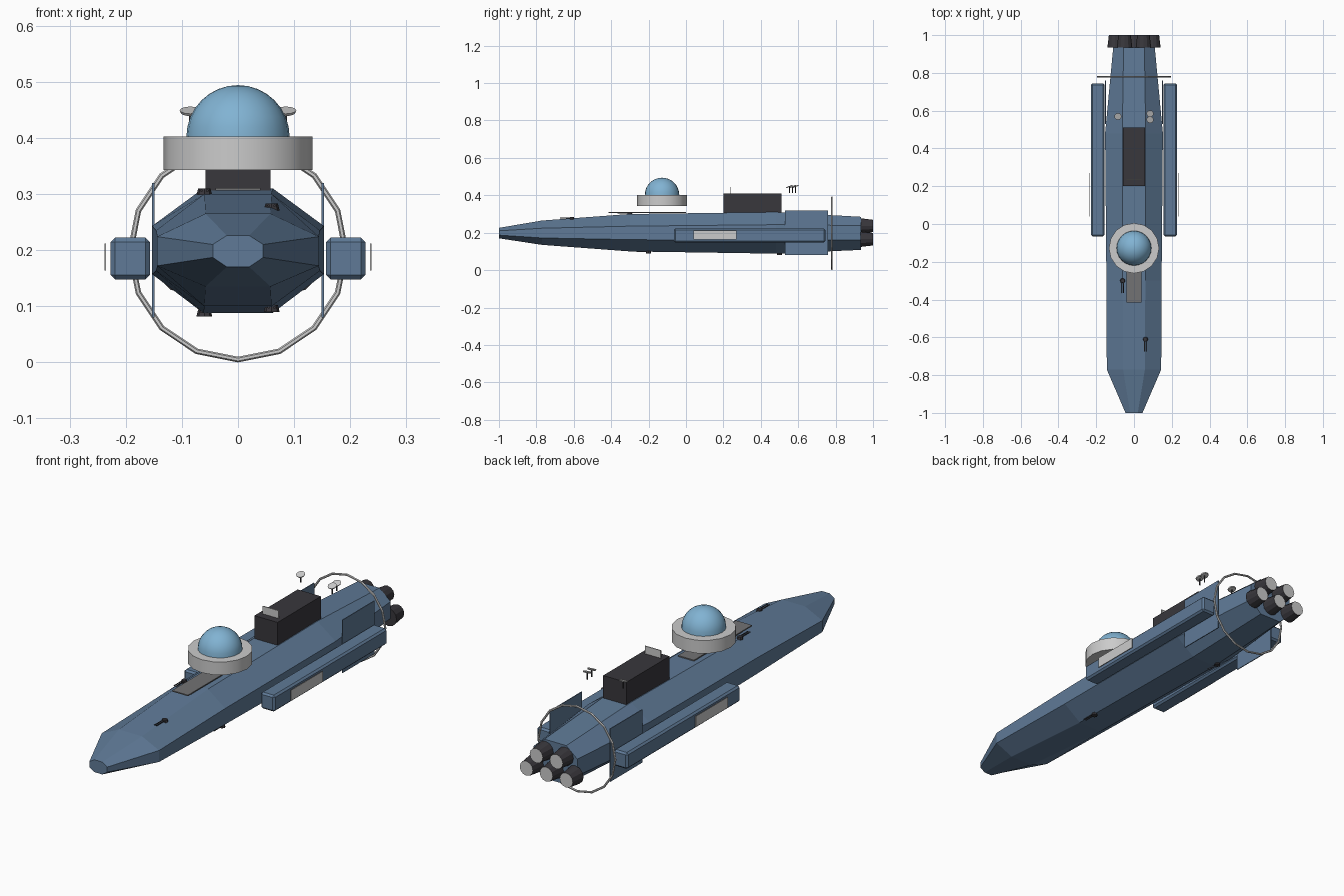
import bpy, bmesh, math
from mathutils import Matrix, Vector

cube = bpy.data.objects.get("Cube")
if cube:
    bpy.data.objects.remove(cube, do_unlink=True)


def material(name, r, g, b):
    m = bpy.data.materials.new(name)
    m.use_nodes = True
    m.diffuse_color = (r, g, b, 1)
    m.node_tree.nodes["Principled BSDF"].inputs["Base Color"].default_value = (r, g, b, 1)
    return m


BLUE = material("hull blue", 0.115, 0.195, 0.31)
DARK = material("dark metal", 0.04, 0.038, 0.045)
GREY = material("light grey", 0.6, 0.6, 0.6)
DECK = material("deck grey", 0.17, 0.17, 0.175)
GLASS = material("dome blue", 0.22, 0.45, 0.65)


def finish(name, bm, *mats, smooth=False):
    bmesh.ops.recalc_face_normals(bm, faces=bm.faces[:])
    mesh = bpy.data.meshes.new(name)
    bm.to_mesh(mesh)
    bm.free()
    for m in mats:
        mesh.materials.append(m)
    ob = bpy.data.objects.new(name, mesh)
    bpy.context.collection.objects.link(ob)
    if smooth:
        bpy.ops.object.select_all(action='DESELECT')
        ob.select_set(True)
        bpy.context.view_layer.objects.active = ob
        bpy.ops.object.shade_smooth_by_angle(angle=math.radians(35))
    return ob


def box(name, x, y, z, mat):
    """Box from (low, high) ranges on each axis."""
    bm = bmesh.new()
    bmesh.ops.create_cube(bm, size=1)
    for v in bm.verts:
        v.co = Vector([(lo + hi) / 2 + c * (hi - lo) for c, (lo, hi) in zip(v.co, (x, y, z))])
    return finish(name, bm, mat)


def add_cone(bm, at, r1, r2, depth, sides, rot=Matrix()):
    return bmesh.ops.create_cone(bm, cap_ends=True, segments=sides, radius1=r1, radius2=r2,
                                 depth=depth, matrix=Matrix.Translation(at) @ rot)["verts"]


ALONG_Y = Matrix.Rotation(-math.pi / 2, 4, 'X')

# Hull: octagonal sections (y, half width, flat half width, bottom, lower side, upper side, top)
sections = [
    (-1, 0.045, 0.02, 0.17, 0.187, 0.21, 0.226),
    (-0.77, 0.144, 0.058, 0.135, 0.172, 0.224, 0.265),
    (-0.3, 0.146, 0.06, 0.1, 0.163, 0.235, 0.3),
    (0.48, 0.153, 0.062, 0.088, 0.157, 0.243, 0.31),
    (0.935, 0.11, 0.055, 0.108, 0.162, 0.238, 0.285),
]
bm = bmesh.new()
rings = []
for y, w, f, b, lo, hi, t in sections:
    outline = [(f, b), (w, lo), (w, hi), (f, t), (-f, t), (-w, hi), (-w, lo), (-f, b)]
    rings.append([bm.verts.new((x, y, z)) for x, z in outline])
for a, b in zip(rings, rings[1:]):
    for i in range(8):
        j = (i + 1) % 8
        bm.faces.new((a[i], a[j], b[j], b[i]))
bm.faces.new(rings[0])
bm.faces.new(rings[-1])
finish("hull", bm, BLUE)

# Side pods with chamfered ends, pod panels and tail fins
for side, s in (("left", 1), ("right", -1)):
    def span(a, b):
        return tuple(sorted((s * a, s * b)))
    pod = box(side + "_pod", span(0.157, 0.227), (-0.065, 0.745), (0.148, 0.222), BLUE)
    bevel = pod.modifiers.new("chamfer", 'BEVEL')
    bevel.width = 0.008
    bevel.segments = 1
    box(side + "_pod_panel", span(0.235, 0.238), (0.04, 0.27), (0.164, 0.212), GREY)
    box(side + "_fin", span(0.149, 0.153), (0.53, 0.76), (0.08, 0.32), BLUE)

# Command dome on its round platform
bm = bmesh.new()
add_cone(bm, (0, -0.128, 0.3725), 0.133, 0.133, 0.059, 16)
finish("dome_platform", bm, GREY, smooth=True)
bm = bmesh.new()
bmesh.ops.create_uvsphere(bm, u_segments=24, v_segments=16, radius=0.092,
                          matrix=Matrix.Translation((0, -0.128, 0.402)))
low = [v for v in bm.verts if v.co.z < 0.4]
bmesh.ops.delete(bm, geom=low, context='VERTS')
finish("dome", bm, GLASS, smooth=True)

# Deck plate, equipment block and its upright panel
box("deck_plate", (-0.04, 0.04), (-0.415, 0), (0.306, 0.311), DECK)
box("equipment_block", (-0.058, 0.058), (0.2, 0.51), (0.295, 0.41), DARK)
box("upright_panel", (-0.04, 0.04), (0.234, 0.238), (0.41, 0.445), GREY)

# Dish antennas on thin stems
for i, (x, y) in enumerate([(0.085, 0.585), (0.085, 0.553), (-0.085, 0.57)]):
    tilt = Matrix.Rotation(math.radians(20), 4, 'X')
    bm = bmesh.new()
    add_cone(bm, (x, y, 0.447), 0.017, 0.019, 0.005, 12, tilt)
    finish(f"dish_{i + 1}", bm, GREY)
    bm = bmesh.new()
    add_cone(bm, (x, y, 0.429), 0.003, 0.003, 0.032, 6)
    finish(f"dish_stem_{i + 1}", bm, DARK)

# Faceted hoop around the tail
bm = bmesh.new()
loops = []
for i in range(16):
    a = 2 * math.pi * i / 16
    loop = []
    for k in range(6):
        t = 2 * math.pi * k / 6
        r = 0.192 + 0.005 * math.cos(t)
        loop.append(bm.verts.new((r * math.sin(a), 0.78 + 0.005 * math.sin(t),
                                  0.197 + r * math.cos(a))))
    loops.append(loop)
for i in range(16):
    a, b = loops[i], loops[(i + 1) % 16]
    for k in range(6):
        m = (k + 1) % 6
        bm.faces.new((a[k], a[m], b[m], b[k]))
finish("tail_hoop", bm, GREY)

# Engine cluster: two above three, with pale exhaust discs
for i, (x, z) in enumerate([(-0.05, 0.236), (0.05, 0.236), (-0.1, 0.165), (0, 0.165), (0.1, 0.165)]):
    bm = bmesh.new()
    add_cone(bm, (x, 0.967, z), 0.041, 0.033, 0.066, 12, ALONG_Y)
    for f in bm.faces:
        f.normal_update()
        if f.normal.y > 0.9:
            f.material_index = 1
    finish(f"engine_{i + 1}", bm, DARK, GREY)

# Small twin-barrel turrets above and below
for i, (x, y, z) in enumerate([(-0.06, -0.3, 0.304), (0.06, -0.61, 0.277),
                               (0.06, -0.2, 0.096), (-0.06, 0.5, 0.088)]):
    bm = bmesh.new()
    add_cone(bm, (x, y, z), 0.014, 0.011, 0.012, 8)
    for dx in (-0.005, 0.005):
        add_cone(bm, (x + dx, y - 0.035, z + 0.002), 0.0025, 0.0025, 0.06, 6, ALONG_Y)
    finish(f"turret_{i + 1}", bm, DARK)
